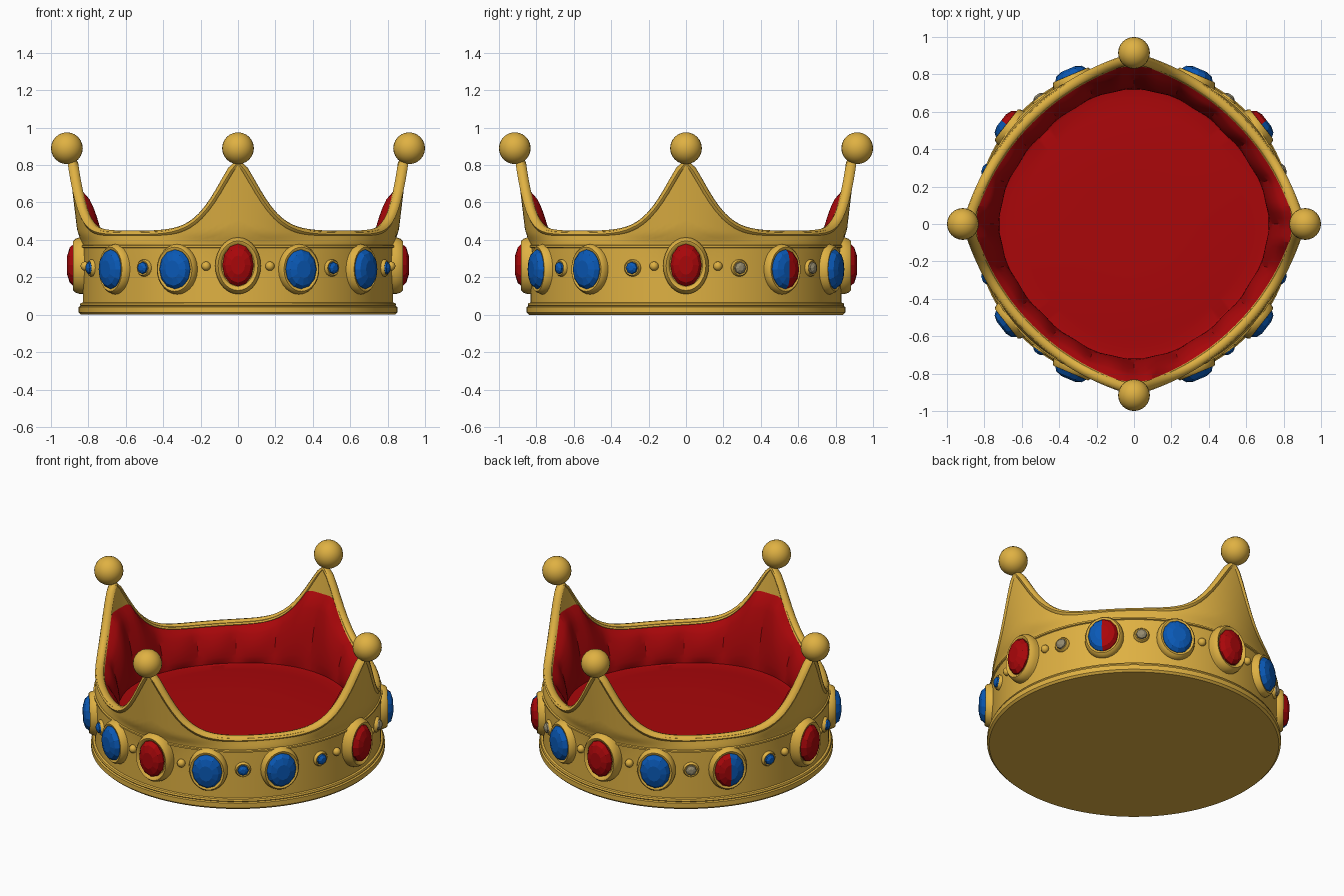
import bpy, bmesh, math
from mathutils import Vector

if "Cube" in bpy.data.objects:
    bpy.data.objects.remove(bpy.data.objects["Cube"])

N = 160  # steps around the crown


def material(name, rgb):
    m = bpy.data.materials.new(name)
    m.diffuse_color = (*rgb, 1)
    m.use_nodes = True
    m.node_tree.nodes["Principled BSDF"].inputs["Base Color"].default_value = m.diffuse_color
    return m


GOLD = material("gold", (0.74, 0.44, 0.055))
RED = material("red", (0.40, 0.002, 0.003))
BLUE = material("blue", (0.003, 0.10, 0.47))
GREY = material("dull_grey", (0.30, 0.26, 0.16))


def finish(bm, name, mats, smooth=40):
    bmesh.ops.recalc_face_normals(bm, faces=bm.faces)
    me = bpy.data.meshes.new(name)
    bm.to_mesh(me)
    bm.free()
    for m in mats:
        me.materials.append(m)
    ob = bpy.data.objects.new(name, me)
    bpy.context.collection.objects.link(ob)
    if smooth:
        bpy.ops.object.select_all(action='DESELECT')
        ob.select_set(True)
        bpy.context.view_layer.objects.active = ob
        bpy.ops.object.shade_smooth_by_angle(angle=math.radians(smooth))
    return ob


def skin(bm, rings, cap_start=False, cap_end=False, loop=False):
    """Join closed rings of points into a skin."""
    vs = [[bm.verts.new(p) for p in r] for r in rings]
    n = len(vs[0])
    pairs = list(zip(vs, vs[1:])) + ([(vs[-1], vs[0])] if loop else [])
    for a, b in pairs:
        for i in range(n):
            j = (i + 1) % n
            bm.faces.new((a[i], a[j], b[j], b[i]))
    if cap_start:
        bm.faces.new(vs[0])
    if cap_end:
        bm.faces.new(vs[-1])


def off(deg):
    """Angle in degrees from the nearest of the four points."""
    return abs((deg + 45) % 90 - 45)


def rim_h(deg):
    return 0.44 + 0.387 * math.exp(-(off(deg) / 10.8) ** 1.4)


def wall_r(deg, z):
    w = math.cos(math.radians(2 * off(deg))) ** 2
    t = min(1, max(0, (z - 0.37) / 0.08))
    t = t * t * (3 - 2 * t)
    return 0.83 + t * (0.045 * w - 0.015) + 0.12 * max(0, z - 0.45)


def polar(deg, r, z):
    a = math.radians(deg)
    return Vector((r * math.sin(a), -r * math.cos(a), z))


DEGS = [360 * i / N for i in range(N)]

# wall with four swept-up points; inside it only reaches down to the lining
bm = bmesh.new()
rings = [[polar(d, 0.83, z) for d in DEGS] for z in (0.06, 0.2, 0.37)]
for inset, steps in ((0, range(1, 11)), (0.045, range(10, 3, -1))):
    for k in steps:
        rings.append([])
        for d in DEGS:
            z = 0.37 + (rim_h(d) - 0.37) * k / 10
            rings[-1].append(polar(d, wall_r(d, z) - inset, z))
skin(bm, rings)
finish(bm, "crown_wall", [GOLD])

# base plate with stepped edge
bm = bmesh.new()
prof = [(0.84, 0), (0.852, 0.012), (0.852, 0.042), (0.842, 0.046),
        (0.846, 0.052), (0.842, 0.062), (0.825, 0.066)]
skin(bm, [[polar(d, r, z) for d in DEGS] for r, z in prof], True)
finish(bm, "base_plate", [GOLD], 30)

# thin ridge above the gem band
bm = bmesh.new()
prof = [(0.825, 0.355), (0.838, 0.36), (0.838, 0.37), (0.82, 0.378)]
skin(bm, [[polar(d, r, z) for d in DEGS] for r, z in prof])
finish(bm, "band_ridge", [GOLD], 30)

# rounded trim that follows the rim
bm = bmesh.new()
path = [polar(d, wall_r(d, rim_h(d)) - 0.022, rim_h(d) - 0.012) for d in DEGS]
rings = []
for i, p in enumerate(path):
    tan = (path[(i + 1) % N] - path[i - 1]).normalized()
    out = Vector((p.x, p.y, 0)).normalized()
    out = (out - tan * out.dot(tan)).normalized()
    up = tan.cross(out)
    rings.append([p + out * 0.028 * math.cos(a) + up * 0.021 * math.sin(a)
                  for a in (math.tau * k / 8 for k in range(8))])
skin(bm, rings, loop=True)
finish(bm, "rim_trim", [GOLD], 50)

# padded, pleated lining and cushion floor
bm = bmesh.new()
rings = []
for k in range(11):
    t = k / 10
    ring = []
    for d in DEGS:
        top = min(rim_h(d) - 0.012, 0.67)
        z = top + (0.22 - top) * t
        r0 = wall_r(d, top) - 0.043
        foot = 0.705 + 0.015 * math.cos(math.radians(4 * d))
        pleat = 0.024 * abs(math.sin(math.radians(d * 10))) * math.sin(math.pi * t) ** 0.6
        ring.append(polar(d, r0 + (foot - r0) * t ** 0.6 - pleat, z))
    rings.append(ring)
for f, z in ((0.97, 0.215), (0.85, 0.225), (0.4, 0.23), (0.02, 0.23)):
    rings.append([polar(d, f * 0.70, z) for d in DEGS])
skin(bm, rings, cap_end=True)
lining = finish(bm, "red_lining", [RED], 30)
# the lining must face inward and upward
if sum(p.normal.z * p.area for p in lining.data.polygons) < 0:
    lining.data.flip_normals()


def ball(name, centre, radius, seg):
    bm = bmesh.new()
    bmesh.ops.create_uvsphere(bm, u_segments=seg, v_segments=seg // 2, radius=radius)
    bmesh.ops.translate(bm, verts=bm.verts, vec=centre)
    finish(bm, name, [GOLD], 60)


def mount(name, deg, z, rx, rz, prof, mats, seg, smooth, split=0):
    """Oval turned part facing outward; prof holds (scale, depth) pairs."""
    c = polar(deg, 0.83, z)
    out = polar(deg, 1, 0)
    side = polar(deg + 90, 1, 0)
    bm = bmesh.new()
    rings = []
    for s, dep in prof:
        rings.append([c + out * dep + side * rx * s * math.cos(a) + Vector((0, 0, rz * s * math.sin(a)))
                      for a in (math.tau * k / seg for k in range(seg))])
    skin(bm, rings, False, True)
    if split:
        # red on the half that lies toward the back
        bmesh.ops.bisect_plane(bm, geom=bm.verts[:] + bm.edges[:] + bm.faces[:],
                               plane_co=c, plane_no=side)
        for f in bm.faces:
            f.material_index = int((f.calc_center_median() - c).dot(side) * split > 0)
    finish(bm, name, mats, smooth)


BEZEL = [(1.0, -0.02), (1.0, 0.014), (0.95, 0.038), (0.87, 0.052), (0.78, 0.048), (0.72, 0.035)]
GEM = [(1.0, 0.02), (1.0, 0.048), (0.82, 0.07), (0.45, 0.083)]
LOW_BEZEL = [(1.0, -0.02), (1.0, 0.006), (0.95, 0.026), (0.88, 0.036), (0.8, 0.034), (0.72, 0.024)]
LOW_GEM = [(1.0, 0.015), (0.98, 0.038), (0.82, 0.058), (0.45, 0.07)]
SMALL_BEZEL = [(1.0, -0.02), (1.0, 0.008), (0.85, 0.018), (0.6, 0.014)]
SMALL_GEM = [(1.0, 0.008), (0.85, 0.024), (0.4, 0.034)]

# large red stones below each point, with the point balls
for i, d in enumerate((0, 90, 180, 270)):
    mount(f"red_bezel_{i}", d, 0.262, 0.122, 0.152, BEZEL, [GOLD], 28, 45)
    mount(f"red_gem_{i}", d, 0.265, 0.084, 0.114, GEM, [RED], 12, 0)
    ball(f"point_ball_{i}", polar(d, 0.915, 0.89), 0.085, 24)

# blue stones and beads, mirrored left/right
for sgn, side in ((1, "right"), (-1, "left")):
    for a in (23, 52, 128, 157):
        d = a * sgn
        mount(f"blue_bezel_{side}_{a}", d, 0.243, 0.114, 0.134, LOW_BEZEL, [GOLD], 28, 45)
        mount(f"blue_gem_{side}_{a}", d, 0.243, 0.09, 0.107, LOW_GEM, [BLUE, RED], 12, 0,
              sgn if a == 128 else 0)
    for a in (37, 70, 110, 143):
        d = a * sgn
        dull = a == 143 or (a == 110 and sgn > 0)
        mount(f"small_bezel_{side}_{a}", d, 0.25, 0.046, 0.046, SMALL_BEZEL, [GOLD], 16, 45)
        mount(f"small_gem_{side}_{a}", d, 0.25, 0.036, 0.036, SMALL_GEM,
              [GREY if dull else BLUE], 8, 0)
    for a in (11.8, 78.2, 101.8, 168.2):
        ball(f"bead_{side}_{round(a)}", polar(a * sgn, 0.835, 0.26), 0.025, 12)
